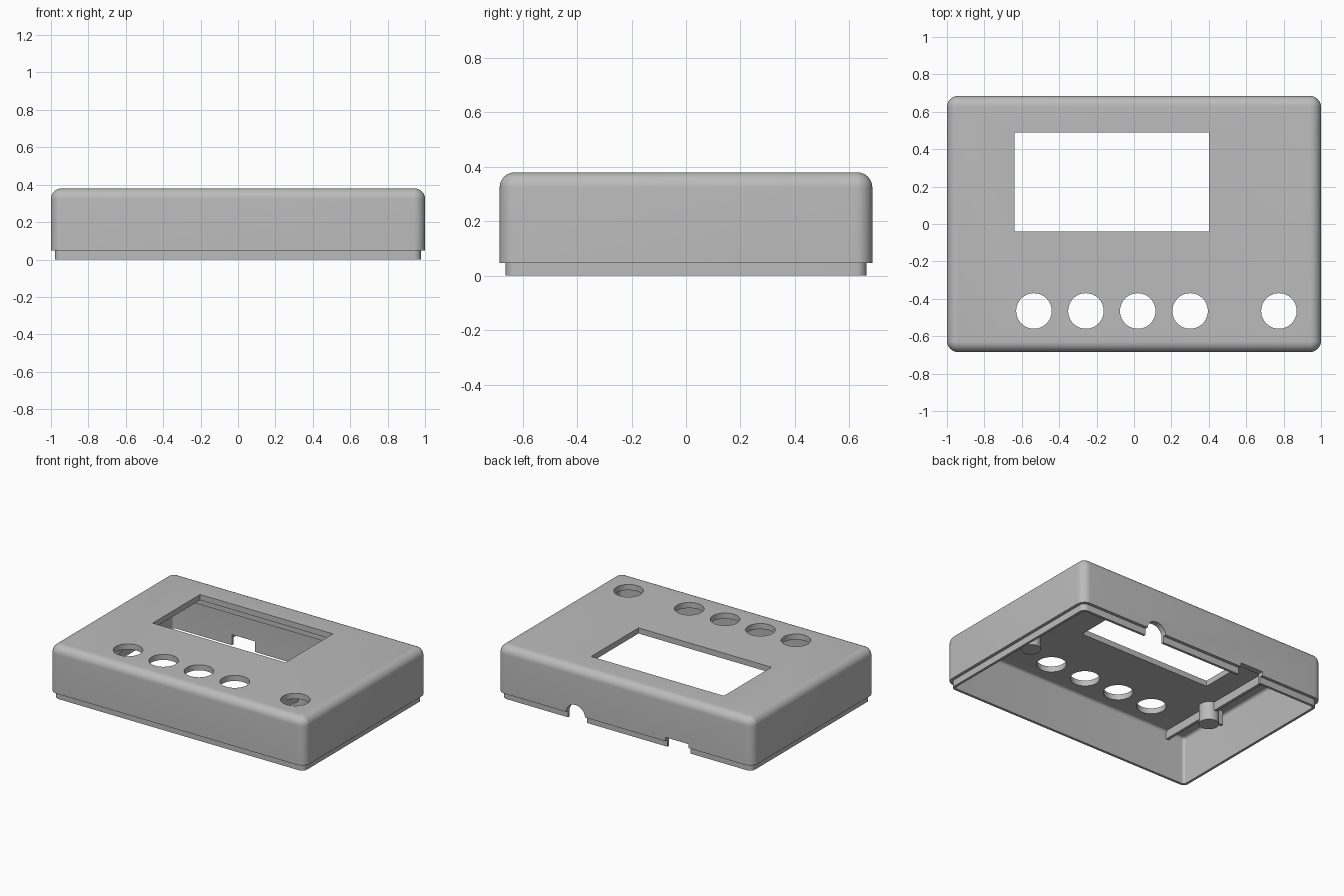
import bpy, bmesh, math
from mathutils import Matrix

if "Cube" in bpy.data.objects:
    bpy.data.objects.remove(bpy.data.objects["Cube"])

HX, HY, TOP, ROUND, WALL, SEG = 1.0, 0.685, 0.38, 0.06, 0.04, 8
CEILING = TOP - WALL

plastic = bpy.data.materials.new("grey plastic")
plastic.use_nodes = True
grey = (0.5, 0.5, 0.5, 1)
plastic.diffuse_color = grey
plastic.node_tree.nodes["Principled BSDF"].inputs["Base Color"].default_value = grey


def make(name, bm):
    bmesh.ops.recalc_face_normals(bm, faces=bm.faces)
    mesh = bpy.data.meshes.new(name)
    bm.to_mesh(mesh)
    bm.free()
    mesh.materials.append(plastic)
    obj = bpy.data.objects.new(name, mesh)
    bpy.context.collection.objects.link(obj)
    return obj


def box(name, x0, x1, y0, y1, z0, z1):
    bm = bmesh.new()
    mat = Matrix.Translation(((x0 + x1) / 2, (y0 + y1) / 2, (z0 + z1) / 2))
    mat = mat @ Matrix.Diagonal((x1 - x0, y1 - y0, z1 - z0, 1))
    bmesh.ops.create_cube(bm, size=1, matrix=mat)
    return make(name, bm)


def cylinder(name, centre, radius, depth, along_y=False):
    bm = bmesh.new()
    mat = Matrix.Translation(centre)
    if along_y:
        mat = mat @ Matrix.Rotation(math.pi / 2, 4, "X")
    bmesh.ops.create_cone(bm, cap_ends=True, segments=48, radius1=radius,
                          radius2=radius, depth=depth, matrix=mat)
    return make(name, bm)


def ring(bm, inset, z):
    """Rounded rectangle, inset from the outer outline."""
    r = max(ROUND - inset, 0.004)
    verts = []
    for i, (sx, sy) in enumerate([(1, 1), (-1, 1), (-1, -1), (1, -1)]):
        for k in range(SEG + 1):
            a = math.pi / 2 * (i + k / SEG)
            verts.append(bm.verts.new((sx * (HX - inset - r) + r * math.cos(a),
                                       sy * (HY - inset - r) + r * math.sin(a), z)))
    return verts


def fillet(inset, top, r):
    angles = [math.pi / 2 * k / SEG for k in range(SEG + 1)]
    return [(inset + r * (1 - math.cos(a)), top - r + r * math.sin(a)) for a in angles]


# Case shell: inside ceiling, down the inner wall, round the lip, up and over
profile = fillet(WALL, CEILING, 0.02)[::-1]
profile += [(WALL, 0), (0.022, 0), (0.022, 0.047), (0, 0.047)]
profile += fillet(0, TOP, ROUND - 0.004)
bm = bmesh.new()
rings = [ring(bm, *p) for p in profile]
for a, b in zip(rings, rings[1:]):
    for i in range(len(a)):
        j = (i + 1) % len(a)
        bm.faces.new((a[i], a[j], b[j], b[i]))
bm.faces.new(rings[0])
bm.faces.new(rings[-1])
case = make("case_shell", bm)

# Openings: screen, buttons, cable arch and socket slot
cutters = [box("screen_cutter", -0.64, 0.40, -0.04, 0.49, 0.2, 0.5)]
for x in (-0.535, -0.257, 0.02, 0.30, 0.775):
    cutters.append(cylinder("button_cutter", (x, -0.465, 0.35), 0.095, 0.3))
cutters.append(cylinder("cable_cutter", (0.385, HY, 0.04), 0.075, 0.2, True))
cutters.append(box("cable_slot_cutter", 0.31, 0.46, HY - 0.1, HY + 0.1, -0.1, 0.04))
cutters.append(box("socket_cutter", -0.5, -0.32, HY - 0.1, HY + 0.1, -0.1, 0.075))
bpy.context.view_layer.objects.active = case
for cutter in cutters:
    mod = case.modifiers.new("opening", "BOOLEAN")
    mod.operation = "DIFFERENCE"
    mod.solver = "EXACT"
    mod.object = cutter
    bpy.ops.object.modifier_apply(modifier=mod.name)
    bpy.data.objects.remove(cutter)

# Ribs and screw posts under the ceiling
parts = [case]
inner_y = HY - WALL + 0.01
for side, x, sign in (("right", -0.82, -1), ("left", 0.67, 1)):
    parts.append(box(side + "_rib", x - 0.01, x + 0.01, -inner_y, inner_y, 0.28, CEILING + 0.01))
    parts.append(cylinder(side + "_post", (x, -0.23, 0.28), 0.065, 0.14))
    ends = sorted((x, x + sign * 0.11))
    parts.append(box(side + "_post_gusset", *ends, -0.24, -0.22, 0.24, CEILING + 0.01))
parts.append(box("back_rib", -0.82, 0.67, 0.54, 0.56, 0.28, CEILING + 0.01))

# Smooth shading with crisp edges
bpy.ops.object.select_all(action="DESELECT")
for obj in parts:
    obj.select_set(True)
bpy.context.view_layer.objects.active = case
bpy.ops.object.shade_smooth_by_angle(angle=math.radians(30))
